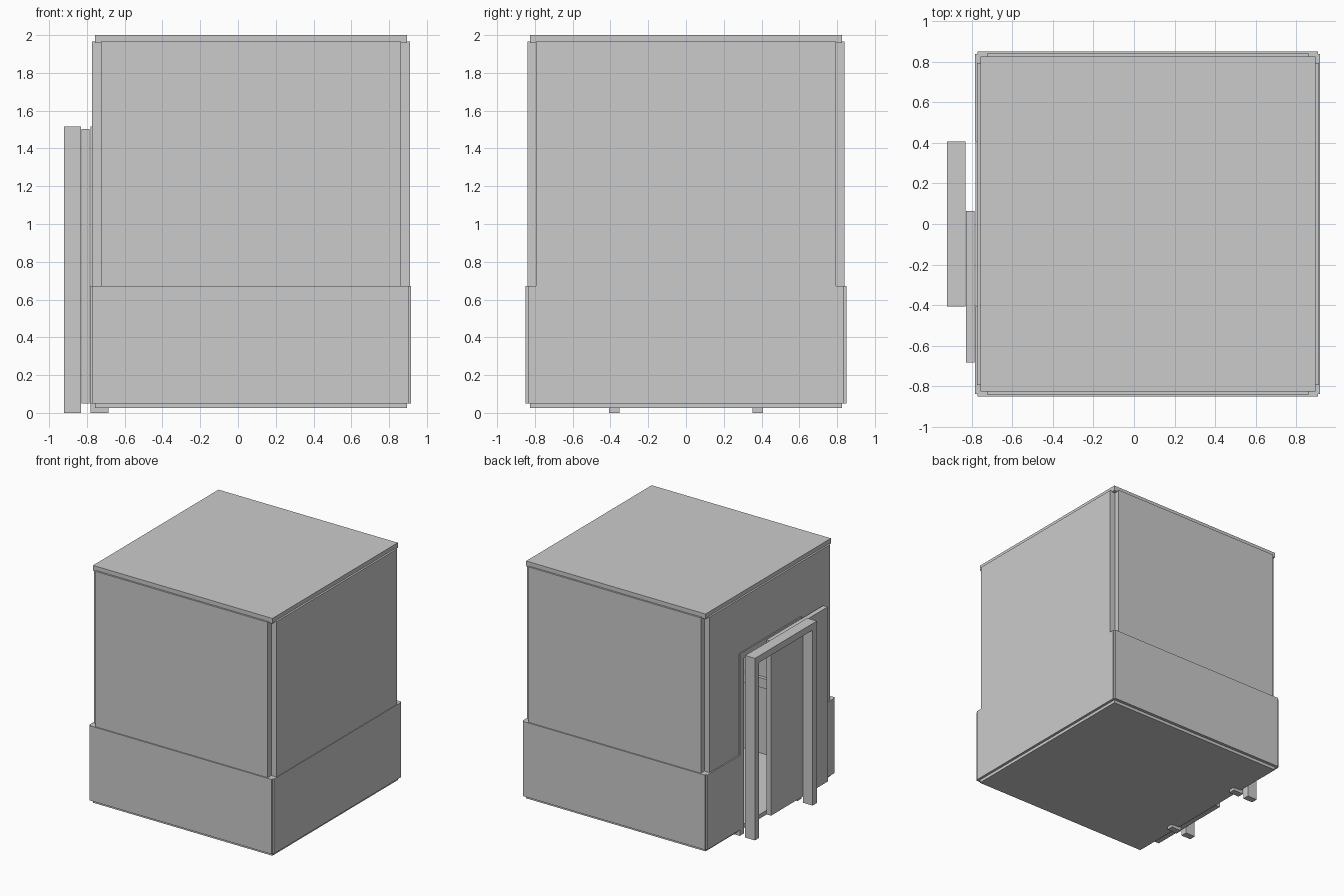
import bpy
import bmesh

if "Cube" in bpy.data.objects:
    bpy.data.objects.remove(bpy.data.objects["Cube"])


def boxes(name, parts):
    """One object made of axis-aligned boxes (x0, x1, y0, y1, z0, z1)."""
    bm = bmesh.new()
    for x0, x1, y0, y1, z0, z1 in parts:
        verts = bmesh.ops.create_cube(bm, size=1)["verts"]
        for v in verts:
            v.co = (x1 if v.co.x > 0 else x0,
                    y1 if v.co.y > 0 else y0,
                    z1 if v.co.z > 0 else z0)
    mesh = bpy.data.meshes.new(name)
    bm.to_mesh(mesh)
    bm.free()
    obj = bpy.data.objects.new(name, mesh)
    bpy.context.collection.objects.link(obj)
    return obj


def portal(name, x0, x1):
    """Door frame: two posts and a head, standing on the ground."""
    half, w, top = 0.407, 0.055, 1.515
    return boxes(name, [
        (x0, x1, -half, -half + w, 0, top),
        (x0, x1, half - w, half, 0, top),
        (x0, x1, -half + w, half - w, top - w, top)])


# Floor and roof slabs
boxes("floor", [(-0.757, 0.894, -0.825, 0.825, 0.025, 0.06)])
boxes("roof", [(-0.757, 0.894, -0.825, 0.825, 1.957, 2.0)])

WALL_Z = (0.06, 1.965)
BAND_Z = (0.05, 0.672)
DOOR = 0.407

# Front and back walls with lower cladding bands
for s, side in ((-1, "front"), (1, "back")):
    y = sorted((s * 0.793, s * 0.84))
    boxes(side + "_wall", [(-0.725, 0.862, *y, *WALL_Z)])
    y = sorted((s * 0.79, s * 0.85))
    boxes(side + "_band", [(-0.77, 0.905, *y, *BAND_Z)])
    # Interior handrail strip
    y = sorted((s * 0.793, s * 0.765))
    boxes(side + "_handrail", [(-0.66, 0.83, *y, 0.62, 0.70)])

# Closed right wall
boxes("right_wall", [(0.862, 0.91, -0.793, 0.793, *WALL_Z)])
boxes("right_band", [(0.86, 0.915, -0.836, 0.836, *BAND_Z)])
boxes("right_handrail", [(0.835, 0.862, -0.76, 0.76, 0.62, 0.70)])

# Left wall around the doorway
boxes("left_wall", [
    (-0.772, -0.725, -0.793, -DOOR, *WALL_Z),
    (-0.772, -0.725, DOOR, 0.793, *WALL_Z),
    (-0.772, -0.725, -DOOR, DOOR, 1.515, WALL_Z[1])])
boxes("left_band", [
    (-0.783, -0.725, -0.836, -DOOR, *BAND_Z),
    (-0.783, -0.725, DOOR, 0.836, *BAND_Z)])

# Frame in the wall, free-standing outer frame, sliding door between them
portal("inner_door_frame", -0.78, -0.685)
portal("outer_door_frame", -0.92, -0.83)
boxes("sliding_door", [(-0.828, -0.786, -0.683, 0.065, 0.05, 1.503)])
